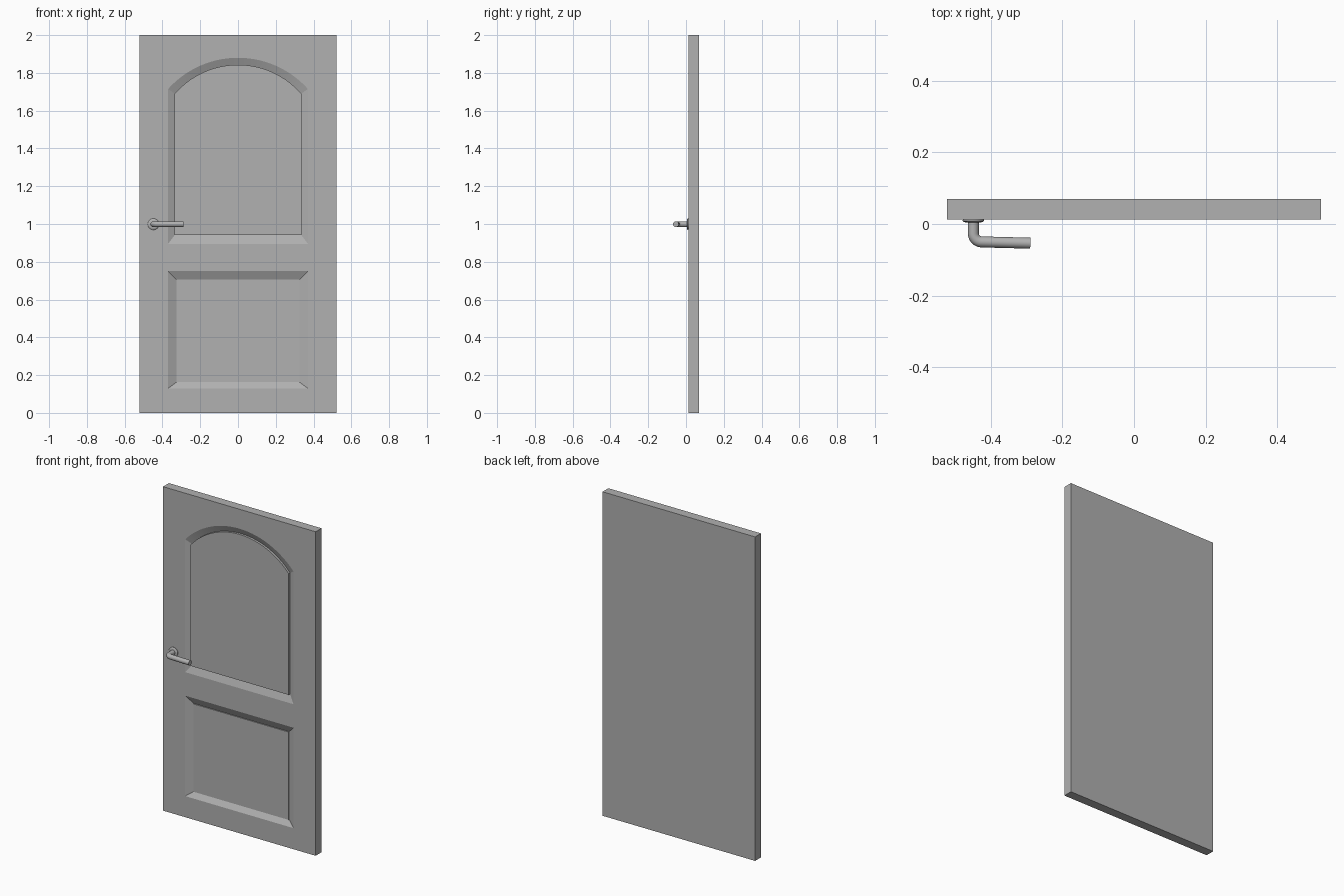
import bpy, bmesh, math

if "Cube" in bpy.data.objects:
    bpy.data.objects.remove(bpy.data.objects["Cube"])

FRONT, BACK = 0.013, 0.07      # door faces along y
HALF, TOP = 0.521, 2.0

# Dark grey used on every part
grey = bpy.data.materials.new("dark_grey")
grey.diffuse_color = (0.44, 0.44, 0.44, 1)
grey.use_nodes = True
grey.node_tree.nodes["Principled BSDF"].inputs["Base Color"].default_value = grey.diffuse_color


def outline(half, z0, z1, apex=None, n=28):
    """Panel outline in (x, z): a rectangle, or one with an arched top."""
    pts = [(-half, z0), (half, z0)]
    if apex is None:
        return pts + [(half, z1), (-half, z1)]
    sag = apex - z1
    r = (half * half + sag * sag) / (2 * sag)
    a = math.asin(half / r)
    for i in range(n + 1):
        t = a - 2 * a * i / n
        pts.append((r * math.sin(t), apex - r + r * math.cos(t)))
    return pts


def ring(bm, pts, y):
    return [bm.verts.new((x, y, z)) for x, z in pts]


def bridge(bm, a, b):
    for i in range(len(a)):
        j = (i + 1) % len(a)
        bm.faces.new((a[i], a[j], b[j], b[i]))


def loop_edges(bm, vs):
    return [bm.edges.get((v, vs[(i + 1) % len(vs)])) for i, v in enumerate(vs)]


def finish(obj, angle):
    if not obj.data.materials:
        obj.data.materials.append(grey)
    bpy.ops.object.select_all(action='DESELECT')
    obj.select_set(True)
    bpy.context.view_layer.objects.active = obj
    bpy.ops.object.shade_smooth_by_angle(angle=math.radians(angle))


def mesh_object(name, bm, angle):
    bmesh.ops.recalc_face_normals(bm, faces=bm.faces[:])
    me = bpy.data.meshes.new(name)
    bm.to_mesh(me)
    bm.free()
    obj = bpy.data.objects.new(name, me)
    bpy.context.collection.objects.link(obj)
    finish(obj, angle)
    return obj


# Door leaf: slab sides and back
bm = bmesh.new()
slab = outline(HALF, 0, TOP)
front, back = ring(bm, slab, FRONT), ring(bm, slab, BACK)
bridge(bm, front, back)
bm.faces.new(back)
rim = loop_edges(bm, front)

# Two panels: sloped groove running in, then a raised field
# (outer outline, inner outline, groove depth, field depth)
panels = [
    (outline(0.37, 0.895, 1.715, 1.88), outline(0.335, 0.942, 1.69, 1.843), 0.017, 0.003),
    (outline(0.37, 0.13, 0.75), outline(0.325, 0.163, 0.705), 0.022, 0.016),
]
for outer, inner, groove, field in panels:
    a = ring(bm, outer, FRONT)
    b = ring(bm, inner, FRONT + groove)
    c = ring(bm, inner, FRONT + field)
    bridge(bm, a, b)
    bridge(bm, b, c)
    bm.faces.new(c)
    rim += loop_edges(bm, a)

# Front face around the panel openings
bmesh.ops.triangle_fill(bm, use_beauty=True, edges=rim, normal=(0, -1, 0))
mesh_object("door_leaf", bm, 15)

# Handle rosette: turned profile (radius, y)
HX, HZ = -0.448, 0.999
bm = bmesh.new()
rings = []
for r, y in [(0.029, 0.014), (0.030, 0.009), (0.027, 0.006), (0.020, 0.004)]:
    rings.append(ring(bm, [(HX + r * math.cos(k * math.tau / 32),
                            HZ + r * math.sin(k * math.tau / 32)) for k in range(32)], y))
for a, b in zip(rings, rings[1:]):
    bridge(bm, a, b)
bm.faces.new(rings[0])
bm.faces.new(rings[-1])
mesh_object("handle_rosette", bm, 30)

# Lever: round bar with a bend, leaning slightly outward at the tip
R = 0.024
path = [(HX, 0.006, HZ)]
for i in range(11):
    t = math.pi / 2 * i / 10
    path.append((HX + R - R * math.cos(t), -0.026 - R * math.sin(t), HZ))
path.append((-0.289, -0.0535, HZ))
cu = bpy.data.curves.new("handle_lever", 'CURVE')
cu.dimensions = '3D'
cu.bevel_depth = 0.0153
cu.bevel_resolution = 6
cu.use_fill_caps = True
sp = cu.splines.new('POLY')
sp.points.add(len(path) - 1)
for p, co in zip(sp.points, path):
    p.co = (*co, 1)
lever = bpy.data.objects.new("handle_lever", cu)
bpy.context.collection.objects.link(lever)
bpy.ops.object.select_all(action='DESELECT')
lever.select_set(True)
bpy.context.view_layer.objects.active = lever
bpy.ops.object.convert(target='MESH')
finish(bpy.context.view_layer.objects.active, 35)
